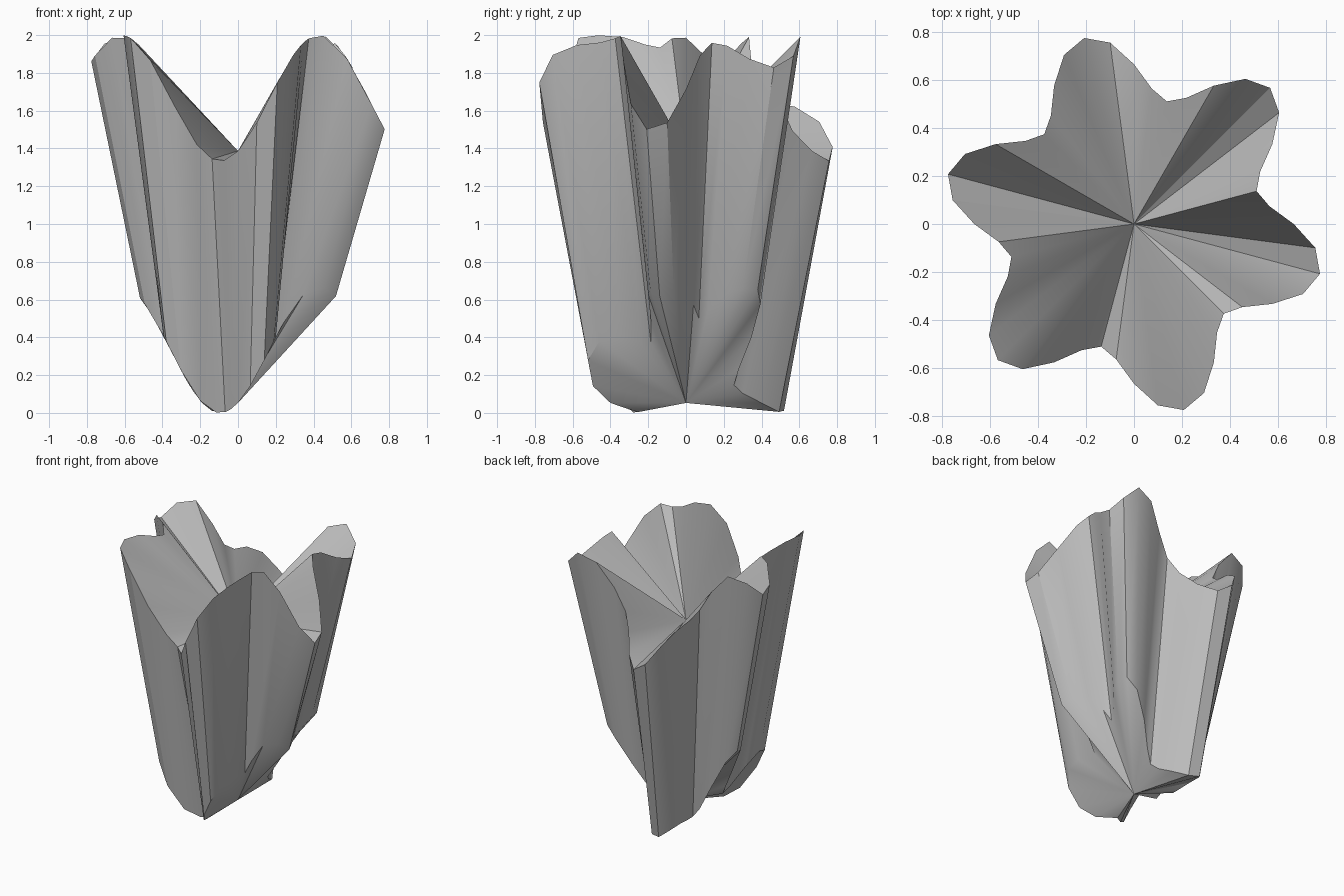
import bpy, bmesh, math

cube = bpy.data.objects.get("Cube")
if cube:
    bpy.data.objects.remove(cube, do_unlink=True)

SIDES = 48      # points around each rim
LOBES = 6       # flutes around the wall


def wave(x):
    """Up and down ripple that runs across the whole solid."""
    return 0.333 * math.sin(6 * x - 1)


def add_rim(bm, radius, height):
    """Fluted rim with its rippled centre point."""
    rim = []
    for i in range(SIDES):
        a = math.tau * i / SIDES
        r = radius - 0.137 * math.sin(LOBES * a)
        x, y = r * math.cos(a), r * math.sin(a)
        rim.append(bm.verts.new((x, y, height + wave(x))))
    return rim, bm.verts.new((0, 0, height + wave(0)))


bm = bmesh.new()
low, low_mid = add_rim(bm, 0.4, 0.333)
top, top_mid = add_rim(bm, 0.667, 1.667)

# Wall and the two fan caps
for i in range(SIDES):
    j = (i + 1) % SIDES
    bm.faces.new((low[i], low[j], top[j], top[i]))
    bm.faces.new((top_mid, top[i], top[j]))
    bm.faces.new((low_mid, low[j], low[i]))

mesh = bpy.data.meshes.new("fluted_cup")
bm.to_mesh(mesh)
bm.free()
cup = bpy.data.objects.new("fluted_cup", mesh)
bpy.context.collection.objects.link(cup)

# Plain grey
grey = bpy.data.materials.new("plain_grey")
grey.use_nodes = True
colour = (0.5, 0.5, 0.5, 1)
grey.diffuse_color = colour
grey.node_tree.nodes["Principled BSDF"].inputs["Base Color"].default_value = colour
mesh.materials.append(grey)

# Soft flutes, sharp creases
bpy.ops.object.select_all(action="DESELECT")
cup.select_set(True)
bpy.context.view_layer.objects.active = cup
bpy.ops.object.shade_smooth_by_angle(angle=math.radians(30))
